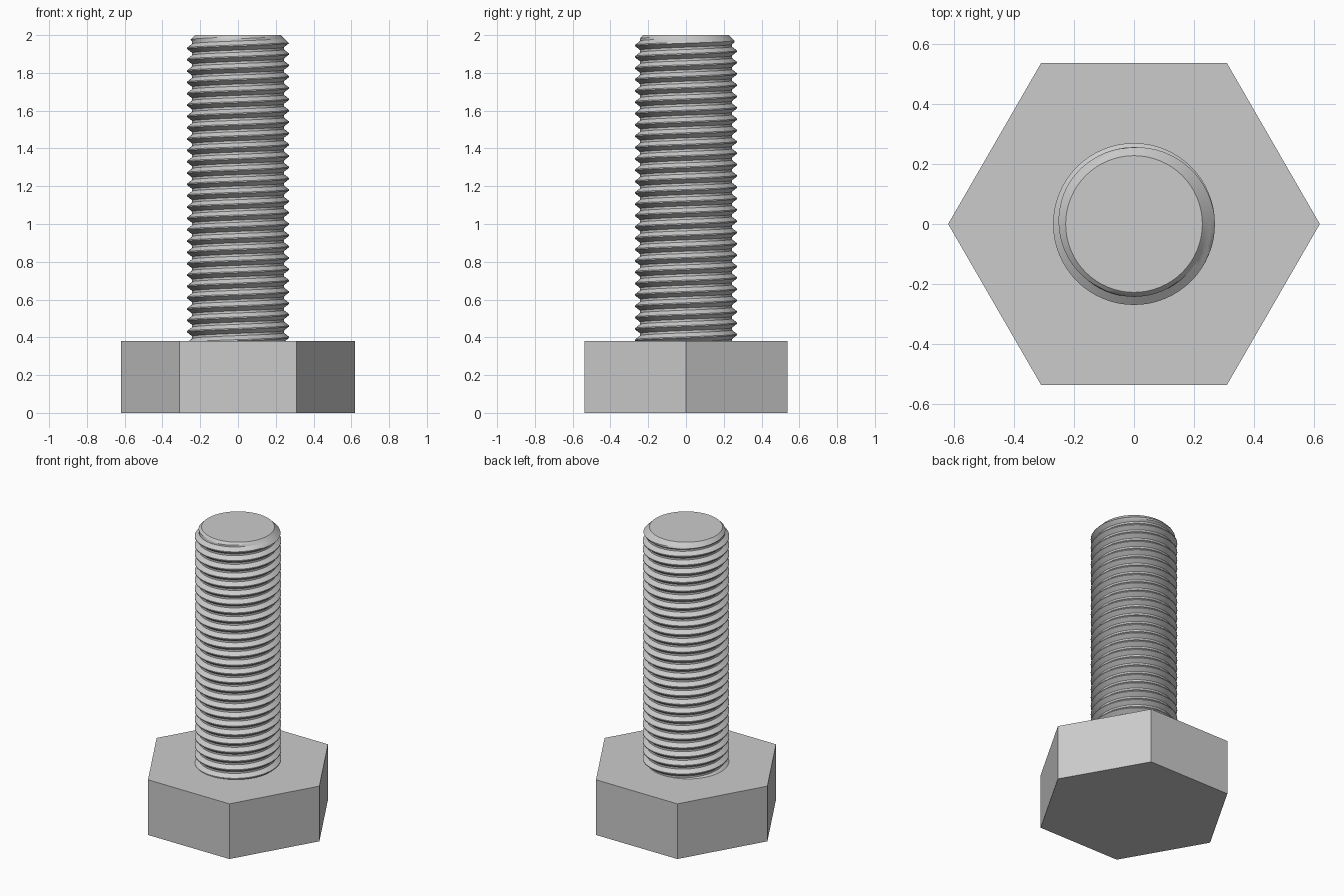
import bpy, bmesh, math

cube = bpy.data.objects.get("Cube")
if cube:
    bpy.data.objects.remove(cube, do_unlink=True)

HEAD_R, HEAD_H, TOP = 0.62, 0.38, 2.0
ROOT, CREST, TIP = 0.243, 0.27, 0.228
PITCH, SIDES = 0.06, 64
PHASE = 1.96 - 0.6 * PITCH      # a crest meets +x just below the tip

steel = bpy.data.materials.new("grey steel")
steel.use_nodes = True
steel.diffuse_color = (0.6, 0.6, 0.6, 1)
steel.node_tree.nodes["Principled BSDF"].inputs["Base Color"].default_value = (0.6, 0.6, 0.6, 1)


def make_object(name, bm, smooth=False):
    bmesh.ops.recalc_face_normals(bm, faces=bm.faces)
    mesh = bpy.data.meshes.new(name)
    bm.to_mesh(mesh)
    bm.free()
    mesh.materials.append(steel)
    obj = bpy.data.objects.new(name, mesh)
    bpy.context.collection.objects.link(obj)
    if smooth:
        bpy.ops.object.select_all(action='DESELECT')
        obj.select_set(True)
        bpy.context.view_layer.objects.active = obj
        bpy.ops.object.shade_smooth_by_angle(angle=math.radians(25))
    return obj


# Hexagonal head
bm = bmesh.new()
corners = [bm.verts.new((HEAD_R * math.cos(i * math.pi / 3),
                         HEAD_R * math.sin(i * math.pi / 3), 0)) for i in range(6)]
base = bm.faces.new(corners)
lifted = bmesh.ops.extrude_face_region(bm, geom=[base], use_keep_orig=True)
bmesh.ops.translate(bm, vec=(0, 0, HEAD_H),
                    verts=[g for g in lifted["geom"] if isinstance(g, bmesh.types.BMVert)])
make_object("hex_head", bm)


# Threaded shank: flat root, V-shaped ridge with a narrow crest, chamfered tip
def thread_radius(z, turn):
    f = ((z - PHASE) / PITCH - turn) % 1.0
    rise = min((f - 0.2) / 0.35, (1.0 - f) / 0.35, 1.0)
    r = ROOT + (CREST - ROOT) * max(0.0, rise)
    return min(r, TIP + TOP - z)


bm = bmesh.new()
bottom = HEAD_H - 0.01
first = math.floor((bottom - PHASE) / PITCH) - 2
last = math.ceil((TOP - PHASE) / PITCH) + 1
fractions = (0, 0.2, 0.375, 0.55, 0.65, 0.825)
columns = []
for i in range(SIDES + 1):
    turn = i / SIDES
    a = 2 * math.pi * turn
    column = []
    for k in range(first, last):
        for f in fractions:
            z = PHASE + PITCH * (k + f + turn)
            z = min(max(z, bottom), TOP)
            r = thread_radius(z, turn)
            column.append(bm.verts.new((r * math.cos(a), r * math.sin(a), z)))
    columns.append(column)
for left, right in zip(columns, columns[1:]):
    for j in range(len(left) - 1):
        bm.faces.new((left[j], right[j], right[j + 1], left[j + 1]))
bmesh.ops.remove_doubles(bm, verts=bm.verts, dist=0.0002)
bmesh.ops.holes_fill(bm, edges=[e for e in bm.edges if e.is_boundary], sides=0)
make_object("threaded_shank", bm, smooth=True)
